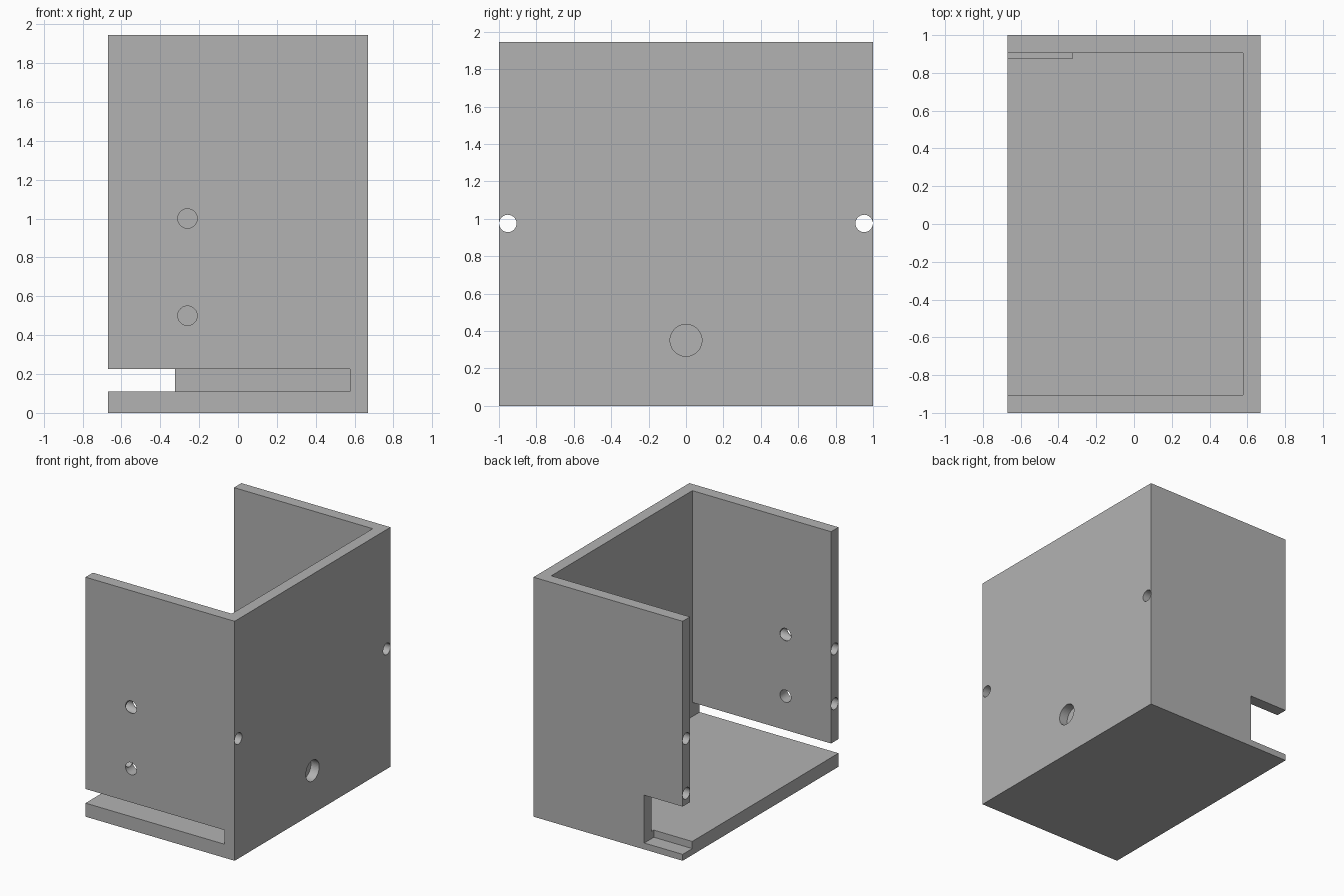
import bpy, bmesh, math
from mathutils import Matrix, Vector

if "Cube" in bpy.data.objects:
    bpy.data.objects.remove(bpy.data.objects["Cube"])

HX, HY, TOP = 0.67, 1.0, 1.945   # outer half sizes and height
INX, INY, FLOOR = 0.577, 0.905, 0.11  # inner faces of the walls and floor

grey = bpy.data.materials.new("plain grey")
grey.diffuse_color = (0.448, 0.448, 0.448, 1)
grey.use_nodes = True
grey.node_tree.nodes["Principled BSDF"].inputs["Base Color"].default_value = grey.diffuse_color


def add_object(name, bm):
    mesh = bpy.data.meshes.new(name)
    bm.to_mesh(mesh)
    bm.free()
    mesh.materials.append(grey)
    ob = bpy.data.objects.new(name, mesh)
    bpy.context.collection.objects.link(ob)
    return ob


def box(name, lo, hi):
    lo, hi = Vector(lo), Vector(hi)
    bm = bmesh.new()
    bmesh.ops.create_cube(bm, size=1, matrix=Matrix.Translation((lo + hi) / 2)
                          @ Matrix.Diagonal((*(hi - lo), 1)))
    return add_object(name, bm)


def drill(name, start, end, radius):
    start, end = Vector(start), Vector(end)
    d = end - start
    bm = bmesh.new()
    bmesh.ops.create_cone(bm, cap_ends=True, segments=48, radius1=radius,
                          radius2=radius, depth=d.length,
                          matrix=Matrix.Translation((start + end) / 2)
                          @ d.to_track_quat('Z', 'Y').to_matrix().to_4x4())
    return add_object(name, bm)


# Solid block that becomes the open box
body = box("open_box", (-HX, -HY, 0), (HX, HY, TOP))

cutters = [
    # Cavity, open at the top and the left side
    box("cavity_cutter", (-1, -INY, FLOOR), (INX, INY, 2.5)),
    # Long slot under the front wall
    box("slot_cutter", (-1, -1.5, FLOOR), (INX, -0.8, 0.225)),
    # Notch in the back wall, biting slightly into the floor
    box("notch_cutter", (-1, 0.877, 0.052), (-0.325, 1.5, 0.44)),
    # Shallow round pocket in the right wall
    drill("pocket_cutter", (1, 0, 0.35), (HX - 0.075, 0, 0.35), 0.085),
]
# Two holes through the front wall
for z in (0.5, 1.0):
    cutters.append(drill("front_hole_cutter", (-0.26, -1.3, z), (-0.26, -0.7, z), 0.05))
# Lengthwise bores inside both side walls: upper goes through, lower is blind
for s in (-1, 1):
    y = s * 0.9525
    cutters.append(drill("upper_bore_cutter", (-1, y, 0.975), (1, y, 0.975), 0.0465))
    cutters.append(drill("lower_bore_cutter", (-1, y, 0.53), (-0.22, y, 0.53), 0.0465))

for c in cutters:
    c.hide_render = True
    mod = body.modifiers.new(c.name, 'BOOLEAN')
    mod.operation = 'DIFFERENCE'
    mod.solver = 'EXACT'
    mod.object = c

# Bake the cuts and remove the cutters
bpy.context.view_layer.update()
result = bpy.data.meshes.new_from_object(
    body.evaluated_get(bpy.context.evaluated_depsgraph_get()))
body.modifiers.clear()
body.data = result
result.materials.clear()
result.materials.append(grey)
for p in result.polygons:
    p.material_index = 0
for c in cutters:
    bpy.data.objects.remove(c)
